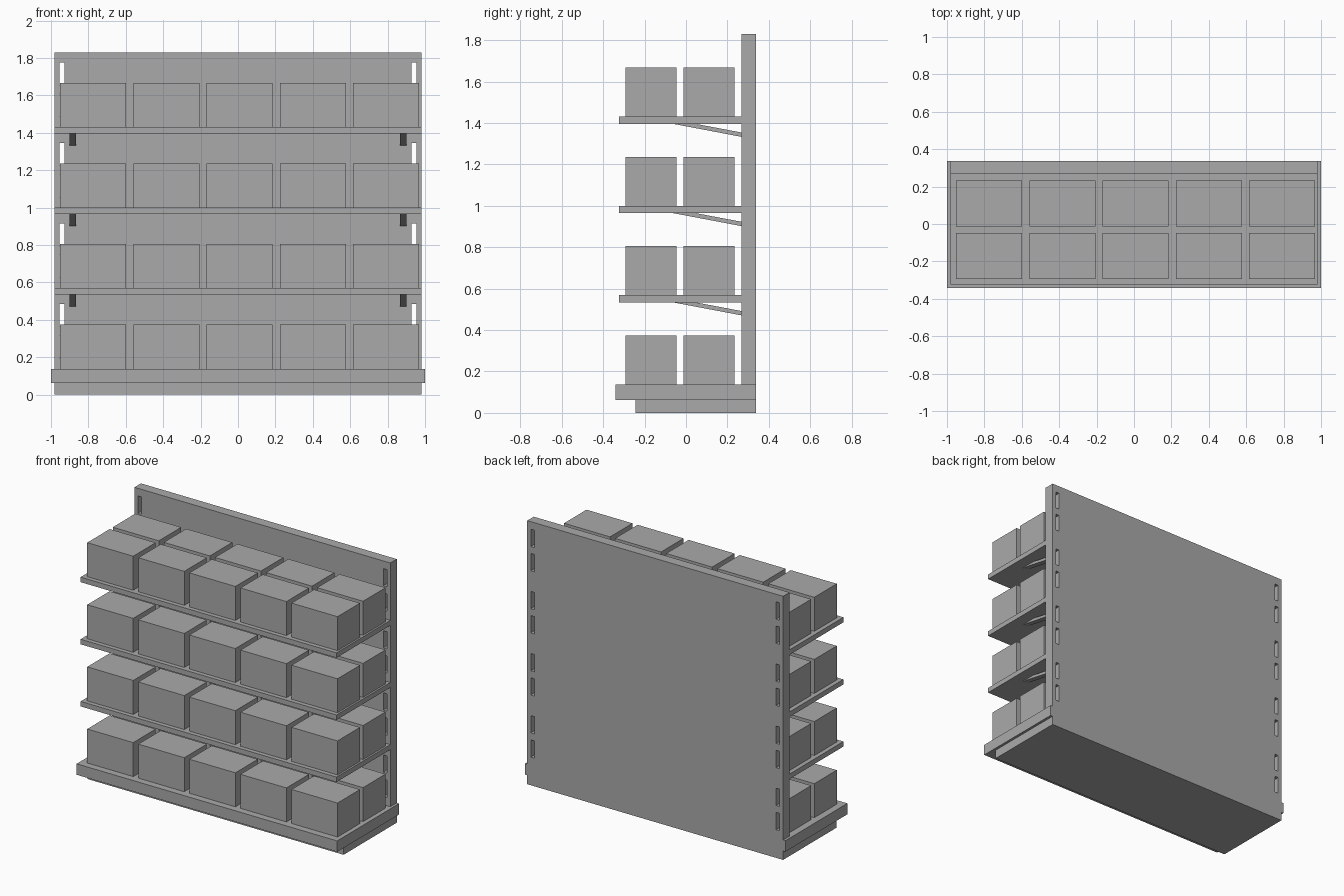
import bpy
import bmesh

cube = bpy.data.objects.get("Cube")
if cube:
    bpy.data.objects.remove(cube, do_unlink=True)

GREY = (0.4, 0.4, 0.4, 1)
grey = bpy.data.materials.new("plain grey")
grey.use_nodes = True
grey.diffuse_color = GREY
grey.node_tree.nodes["Principled BSDF"].inputs["Base Color"].default_value = GREY


def prism(bm, x0, x1, outline):
    """Extrude a (y, z) outline from x0 to x1."""
    face = bm.faces.new([bm.verts.new((x0, y, z)) for y, z in outline])
    moved = bmesh.ops.extrude_face_region(bm, geom=[face])["geom"]
    verts = [v for v in moved if isinstance(v, bmesh.types.BMVert)]
    bmesh.ops.translate(bm, verts=verts, vec=(x1 - x0, 0, 0))


def box(bm, x, y, z):
    prism(bm, *x, [(y[0], z[0]), (y[1], z[0]), (y[1], z[1]), (y[0], z[1])])


def finish(name, bm):
    bmesh.ops.recalc_face_normals(bm, faces=bm.faces)
    mesh = bpy.data.meshes.new(name)
    bm.to_mesh(mesh)
    bm.free()
    mesh.materials.append(grey)
    obj = bpy.data.objects.new(name, mesh)
    bpy.context.collection.objects.link(obj)
    return obj


def block(name, x, y, z):
    bm = bmesh.new()
    box(bm, x, y, z)
    return finish(name, bm)


HALF = 0.982            # half width of panel and shelves
BACK = 0.338            # rear face
PANEL = 0.267           # front face of the back panel
PITCH = 0.431           # height between shelves
FLOOR = 0.138           # top of the base

# Base
block("plinth", (-HALF, HALF), (-0.245, BACK), (0, 0.062))
block("base_deck", (-1, 1), (-0.341, BACK), (0.062, FLOOR))

# Back panel with two slots per level at each side
panel = block("back_panel", (-HALF, HALF), (PANEL, BACK), (FLOOR, 1.829))
bm = bmesh.new()
for level in range(4):
    for drop in (0, 0.168):
        top = 0.483 + level * PITCH - drop
        for x in (-0.955, 0.928):
            box(bm, (x, x + 0.027), (0.2, 0.4), (top - 0.12, top))
cutter = finish("slot_cutter", bm)
cutter.hide_render = True
cut = panel.modifiers.new("slots", "BOOLEAN")
cut.operation = "DIFFERENCE"
cut.solver = "EXACT"
cut.object = cutter
bpy.context.view_layer.objects.active = panel
bpy.ops.object.modifier_apply(modifier=cut.name)
bpy.data.objects.remove(cutter, do_unlink=True)

for level in range(4):
    top = FLOOR + level * PITCH

    # Shelf with a sloping bracket near each end
    if level:
        under = top - 0.035
        block(f"shelf_{level}", (-HALF, HALF), (-0.323, PANEL), (under, top))
        bm = bmesh.new()
        for x in (-0.902, 0.865):
            prism(bm, x, x + 0.037, [(-0.065, under), (0.044, under),
                                     (PANEL, under - 0.042), (PANEL, under - 0.063)])
        finish(f"shelf_brackets_{level}", bm)

    # Two rows of five cartons
    bm = bmesh.new()
    for y in (-0.293, -0.013):
        for column in range(5):
            x = -0.952 + column * 0.392
            box(bm, (x, x + 0.353), (y, y + 0.246), (top, top + 0.236))
    finish(f"cartons_{level + 1}", bm)
